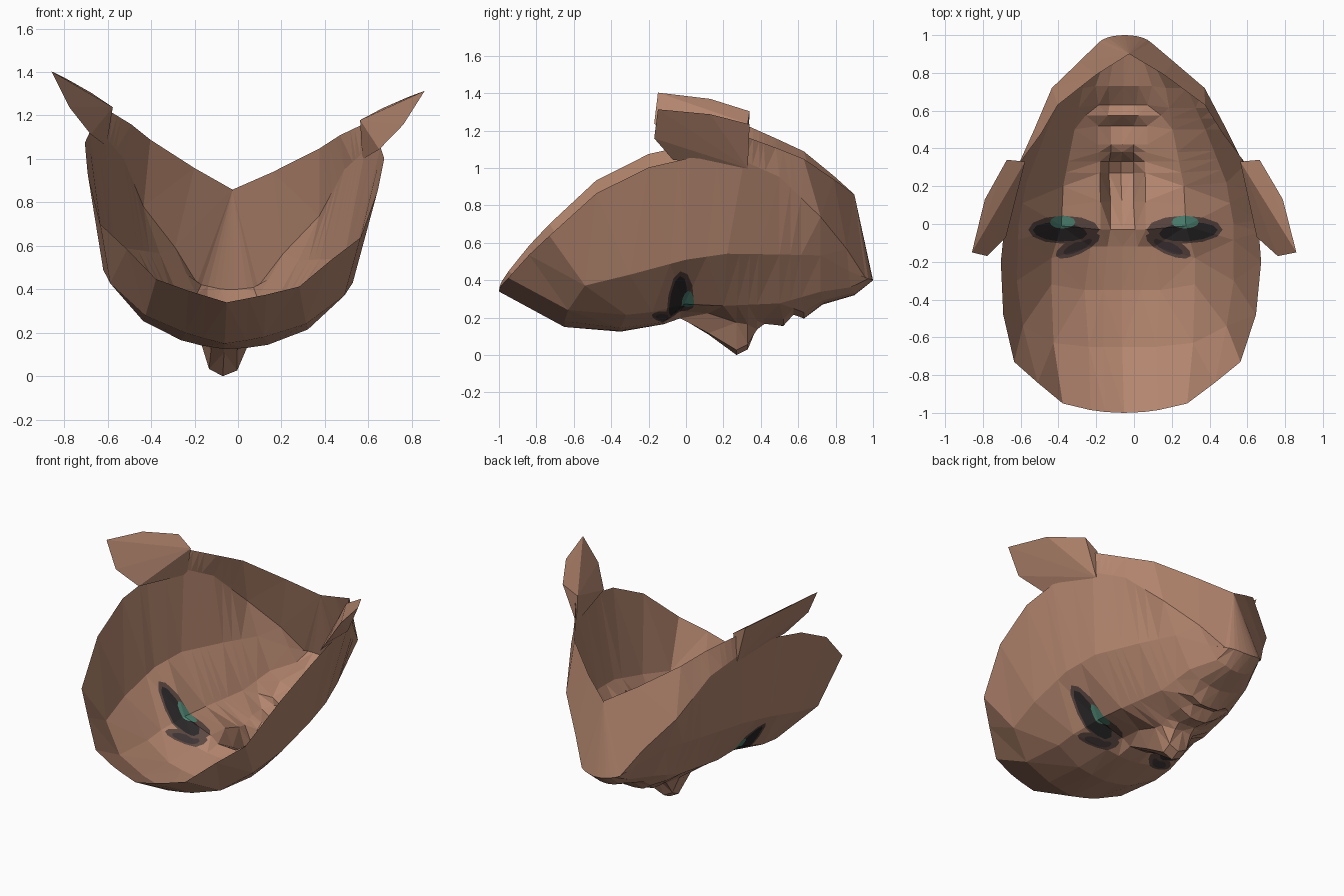
import bpy, bmesh, math
from mathutils import Vector, Matrix

if "Cube" in bpy.data.objects:
    bpy.data.objects.remove(bpy.data.objects["Cube"])


def material(name, rgb):
    m = bpy.data.materials.new(name)
    m.diffuse_color = (*rgb, 1)
    m.use_nodes = True
    m.node_tree.nodes["Principled BSDF"].inputs["Base Color"].default_value = m.diffuse_color
    return m


MATS = [material("skin", (.45, .235, .155)),
        material("eye_shadow_brown", (.105, .062, .052)),
        material("lash_black", (.024, .021, .022)),
        material("iris_teal", (.075, .225, .165)),
        material("brow_grey", (.05, .034, .036))]
TILT = Matrix.Translation((-.07, 0, 0)) @ Matrix.Rotation(.052, 4, 'Y')


def finish(name, bm):
    bmesh.ops.recalc_face_normals(bm, faces=bm.faces[:])
    me = bpy.data.meshes.new(name)
    bm.transform(TILT)          # the whole head leans slightly sideways
    bm.to_mesh(me)
    bm.free()
    for m in MATS:
        me.materials.append(m)
    ob = bpy.data.objects.new(name, me)
    bpy.context.collection.objects.link(ob)
    return ob


# Middle of the face, forehead to chin: y, centre z, then x and z of two side lines
MIDDLE = [(-1, .34, .1, .365, .18, .385), (-.65, .15, .1, .17, .18, .19),
          (-.35, .125, .1, .135, .2, .155), (-.12, .165, .08, .17, .17, .185),
          (-.03, .2, .065, .2, .12, .24),
          (.12, .11, .06, .12, .12, .23), (.27, 0, .065, .03, .12, .18),      # nose
          (.33, .03, .065, .06, .12, .17), (.38, .15, .06, .14, .125, .19),
          (.42, .17, .06, .17, .13, .2),
          (.52, .155, .06, .16, .13, .2), (.575, .22, .08, .22, .2, .26),     # lips
          (.63, .195, .07, .2, .13, .235),
          (.73, .27, .08, .28, .15, .3), (.9, .32, .05, .325, .09, .34),      # chin
          (1, .4, .03, .4, .06, .405)]

# Lengthwise curves further out: key (matching centre y), then x, y, z
CHEEK = [(-1, .33, -.95, .43), (-.65, .37, -.63, .26), (-.35, .38, -.32, .235),
         (-.12, .38, -.18, .25), (-.03, .33, -.01, .29), (.27, .32, .2, .28),
         (.52, .26, .5, .29), (.73, .22, .72, .35), (.9, .14, .88, .37), (1, .09, .988, .41)]
TEMPLE = [(-1, .47, -.84, .56), (-.65, .54, -.54, .4), (-.35, .575, -.3, .46),
          (-.03, .57, 0, .54), (.27, .53, .22, .57), (.52, .42, .5, .56),
          (.73, .32, .72, .55), (.9, .19, .87, .46), (1, .12, .975, .415)]
EDGE = [(-1, .6, -.73, .67), (-.65, .67, -.48, .9), (-.35, .69, -.2, 1.04),
        (-.03, .67, .02, 1.09), (.27, .6, .31, 1.07), (.52, .51, .5, .98),
        (.73, .405, .72, .76), (.9, .25, .86, .58), (1, .14, .96, .42)]
UNDER = [(.27, .6, .32, 1.2), (.52, .48, .48, 1.135), (.73, .39, .63, 1.07),
         (.9, .18, .79, .95), (1, 0, .9, .86)]


def at(curve, key):
    for a, b in zip(curve, curve[1:]):
        if key <= b[0]:
            t = (key - a[0]) / (b[0] - a[0])
            return Vector(a[1:]).lerp(Vector(b[1:]), t)
    return Vector(curve[-1][1:])


def paint(bm, side, cx, cy, rx, ry, angle, index, n=12):
    """Cut an ellipse into the shell, seen along z, and colour its faces."""
    rot = Matrix.Rotation(math.radians(angle), 2)
    pts = [rot @ Vector((rx * math.cos(i * math.tau / n), ry * math.sin(i * math.tau / n)))
           for i in range(n)]
    inside = bm.faces[:]
    for p, q in zip(pts, pts[1:] + pts[:1]):
        co = Vector((side * (cx + p.x), cy + p.y, 0))
        no = Vector((side * (q.y - p.y), p.x - q.x, 0)).normalized()
        geom = set(inside)
        for f in inside:
            geom.update(f.edges)
            geom.update(f.verts)
        res = bmesh.ops.bisect_plane(bm, geom=list(geom), plane_co=co, plane_no=no, dist=1e-5)
        inside = [f for f in res['geom'] if isinstance(f, bmesh.types.BMFace)
                  and (f.calc_center_median() - co).dot(no) < 0]
        if not inside:
            return
    for f in inside:
        f.material_index = index


# Face shell, open at the back
bm = bmesh.new()
for s in (1, -1):
    rows = []
    for y, z0, x1, z1, x2, z2 in MIDDLE:
        bow = {-1: .46, 1: -1.4}.get(y, 0)      # rounds the forehead rim and chin
        row = [Vector((x, y + bow * x * x, z)) for x, z in ((0, z0), (x1, z1), (x2, z2))]
        row += [at(c, y) for c in (CHEEK, TEMPLE, EDGE)]
        if y >= .27:
            row.append(at(UNDER, y))
        rows.append([bm.verts.new((v.x * s, v.y, v.z)) for v in row])
    for a, b in zip(rows, rows[1:]):
        for i in range(min(len(a), len(b)) - 1):
            bm.faces.new((a[i], a[i + 1], b[i + 1], b[i]))
        if len(b) > len(a):
            bm.faces.new((a[-1], b[-1], b[-2]))         # rim behind the ear
    last = rows[-1]
    for i in range(5):
        bm.faces.new((last[i], last[i + 1], last[6]))   # under the chin
bmesh.ops.remove_doubles(bm, verts=bm.verts[:], dist=1e-4)
bmesh.ops.triangulate(bm, faces=bm.faces[:])

# Painted eyes
for s in (1, -1):
    paint(bm, s, .24, -.115, .13, .045, -25, 1)
    paint(bm, s, .24, -.12, .085, .026, -25, 4)
    paint(bm, s, .32, -.03, .195, .074, 0, 1)
    paint(bm, s, .34, -.042, .15, .05, 4, 2)
    paint(bm, s, .325, .01, .07, .034, 0, 3)
finish("face_shell", bm)

# Ears
EAR = [(.86, -.15, 1.36), (.79, .13, 1.33), (.67, .34, 1.27), (.57, .33, 1.21),
       (.59, .33, 1.03), (.665, -.07, 1.08), (.77, -.17, 1.2)]
for s, name in ((1, "right_ear"), (-1, "left_ear")):
    bm = bmesh.new()
    vs = [bm.verts.new((x * s, y, z)) for x, y, z in EAR]
    bmesh.ops.convex_hull(bm, input=vs)
    finish(name, bm)
